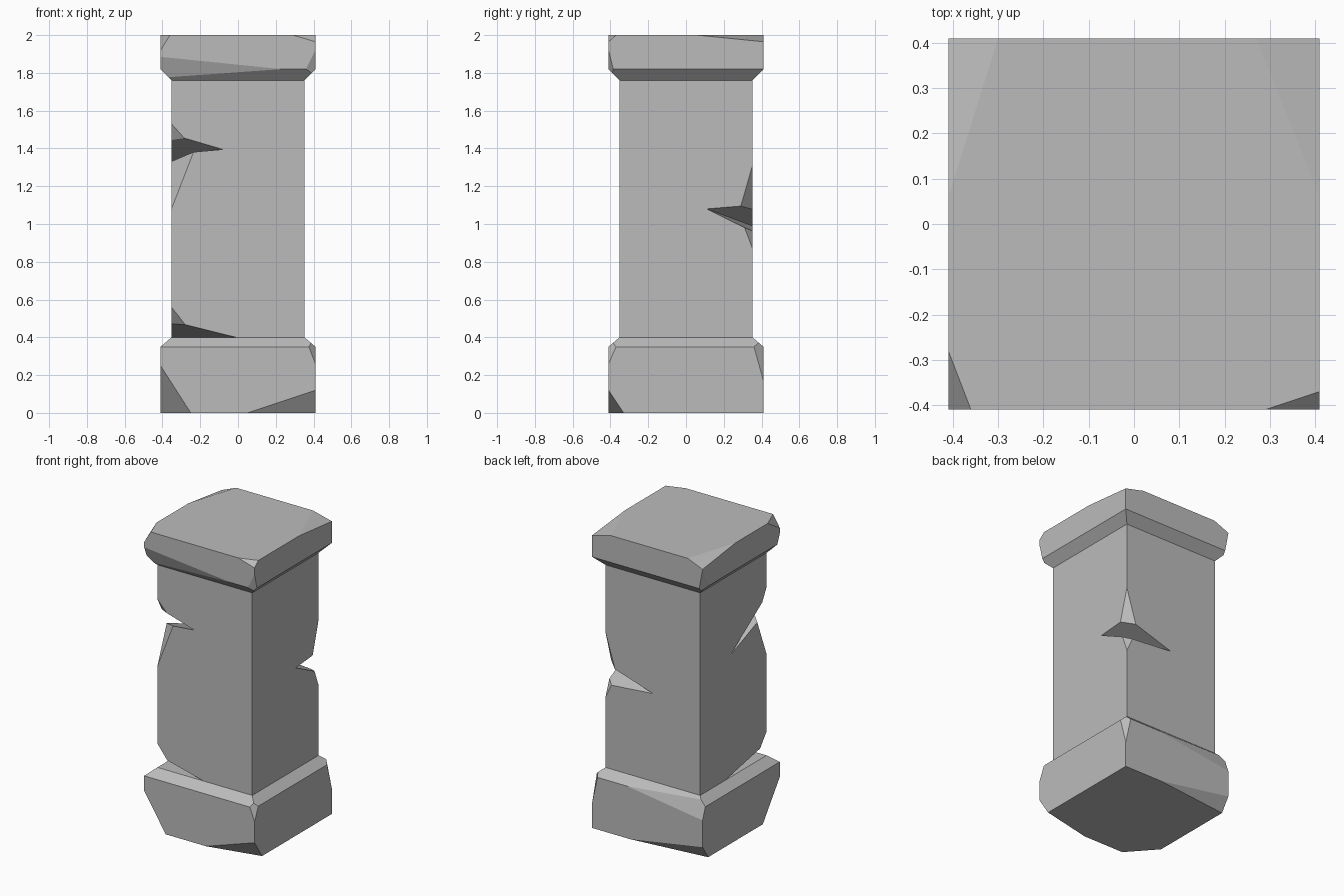
import bpy, bmesh
from mathutils import Vector

if "Cube" in bpy.data.objects:
    bpy.data.objects.remove(bpy.data.objects["Cube"], do_unlink=True)

W, S = 0.41, 0.352  # half widths of the blocks and of the shaft

stone = bpy.data.materials.new("grey stone")
stone.use_nodes = True
grey = (0.5, 0.5, 0.5, 1)
stone.diffuse_color = grey
stone.node_tree.nodes["Principled BSDF"].inputs["Base Color"].default_value = grey


def hull(name, points, chips=()):
    """Convex solid around points, with corners sliced off by three-point planes."""
    bm = bmesh.new()
    for p in points:
        bm.verts.new(p)
    bmesh.ops.convex_hull(bm, input=bm.verts[:])
    bmesh.ops.dissolve_limit(bm, angle_limit=0.01, verts=bm.verts[:], edges=bm.edges[:])
    middle = sum((Vector(p) for p in points), Vector()) / len(points)
    for chip in chips:
        a, b, c = map(Vector, chip)
        n = (b - a).cross(c - a).normalized()
        if n.dot(a - middle) < 0:
            n = -n
        geom = bm.verts[:] + bm.edges[:] + bm.faces[:]
        bmesh.ops.bisect_plane(bm, geom=geom, plane_co=a, plane_no=n, clear_outer=True)
        bmesh.ops.holes_fill(bm, edges=[e for e in bm.edges if e.is_boundary])
    bmesh.ops.recalc_face_normals(bm, faces=bm.faces[:])
    mesh = bpy.data.meshes.new(name)
    bm.to_mesh(mesh)
    bm.free()
    mesh.materials.append(stone)
    obj = bpy.data.objects.new(name, mesh)
    bpy.context.collection.objects.link(obj)
    return obj


def ring(r, z):
    return [(x, y, z) for x in (-r, r) for y in (-r, r)]


# Base block with a sloped top edge and broken corners
hull("base_block", ring(W, 0) + ring(W, 0.35) + ring(S, 0.4), [
    [(-W, -W, 0.25), (-0.25, -W, 0), (-W, -0.23, 0)],
    [(0.05, -W, 0), (W, -W, 0.12), (W, -0.33, 0)],
    [(W, -W, 0.26), (0.375, -W, 0.35), (W, -0.37, 0.35)],
    [(W, W, 0.17), (W, 0.36, 0.35), (0.37, W, 0.35)],
    [(0.15, W, 0.35), (-W, W, 0.27), (-0.37, 0.37, 0.385)],
    [(0.13, W, 0), (-W, W, 0.09), (-W, 0.35, 0)],
])

# Cap block with a sloped underside and broken corners
hull("cap_block", ring(S, 1.76) + ring(W, 1.82) + ring(W, 2), [
    [(W, 0.06, 2), (0.27, W, 2), (W, W, 1.965)],
    [(-W, 0.06, 2), (-0.30, W, 2), (-W, W, 1.955)],
    [(-W, -0.28, 2), (-0.36, -W, 2), (-W, -W, 1.92)],
    [(0.29, -W, 2), (W, -0.37, 2), (W, -W, 1.965)],
    [(W, -W, 1.92), (0.36, -W, 1.82), (W, -0.385, 1.82)],
    [(-W, W, 1.95), (-0.385, W, 1.82), (-W, 0.34, 1.82)],
    [(-W, -W, 1.885), (0.23, -W, 1.82), (-0.36, -0.37, 1.78)],
])

# Square shaft
shaft = hull("shaft", ring(S, 0.4) + ring(S, 1.76))


def cut(side, top, bottom, p, q):
    """Cut a wedge from a shaft corner, its inner edge running from p to q."""
    corner = S * side
    a = Vector((p[0], corner, p[1]))
    b = Vector((corner, q[0], q[1]))
    mid = (a + b) / 2
    tips = [a, b, Vector((corner, corner, top)), Vector((corner, corner, bottom))]
    cutter = hull("cutter", [mid + (t - mid) * 1.3 for t in tips])
    cutter.hide_render = True
    mod = shaft.modifiers.new("crack", "BOOLEAN")
    mod.operation = "DIFFERENCE"
    mod.solver = "EXACT"
    mod.object = cutter
    bpy.context.view_layer.objects.active = shaft
    bpy.ops.object.modifier_apply(modifier=mod.name)
    bpy.data.objects.remove(cutter, do_unlink=True)


# Each crack is a broad shallow chip followed by a long thin wedge
cut(-1, 1.53, 1.08, (-0.23, 1.395), (-0.25, 1.34))
cut(-1, 1.475, 1.37, (-0.08, 1.395), (0.03, 1.22))
cut(-1, 0.56, 0.30, (-0.27, 0.455), (-0.27, 0.455))
cut(-1, 0.485, 0.30, (-0.01, 0.40), (0.09, 0.40))
cut(1, 1.31, 0.87, (0.27, 1.04), (0.28, 1.06))
cut(1, 1.10, 0.96, (0.0, 0.99), (0.11, 1.08))
